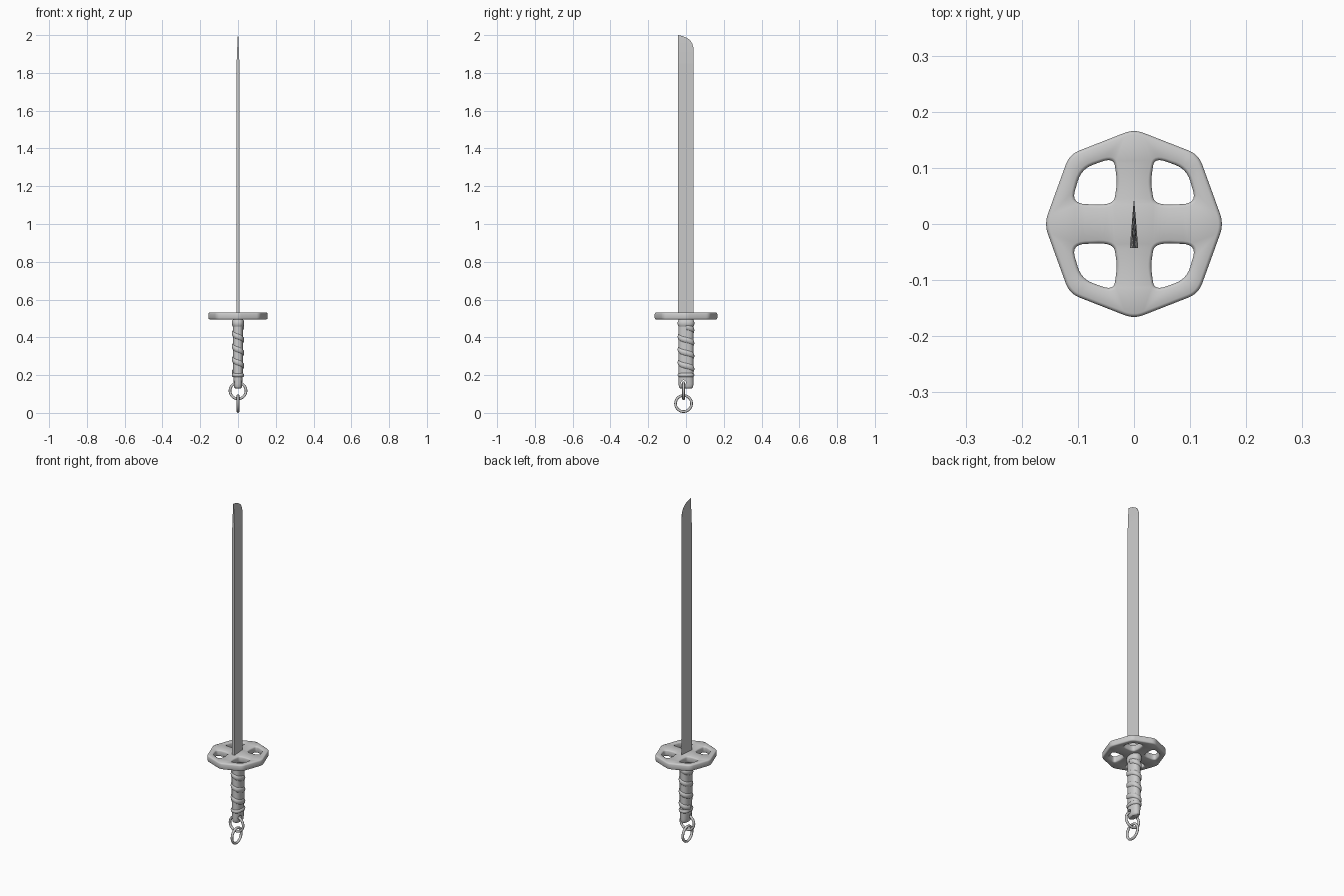
import bpy, bmesh
from math import sin, cos, pi, copysign
from mathutils import Vector

if "Cube" in bpy.data.objects:
    bpy.data.objects.remove(bpy.data.objects["Cube"])


def finish(bm, name, smooth=True, angle=0.6):
    bmesh.ops.recalc_face_normals(bm, faces=bm.faces)
    me = bpy.data.meshes.new(name)
    bm.to_mesh(me)
    bm.free()
    ob = bpy.data.objects.new(name, me)
    bpy.context.collection.objects.link(ob)
    bpy.ops.object.select_all(action='DESELECT')
    ob.select_set(True)
    bpy.context.view_layer.objects.active = ob
    if smooth:
        bpy.ops.object.shade_smooth_by_angle(angle=angle)
    return ob


def loft(bm, rings, caps=True, closed=False):
    """Skin a list of closed point rings; returns the vertex rings."""
    vs = [[bm.verts.new(p) for p in r] for r in rings]
    n = len(vs[0])
    pairs = list(zip(vs, vs[1:])) + ([(vs[-1], vs[0])] if closed else [])
    for a, b in pairs:
        for i in range(n):
            j = (i + 1) % n
            bm.faces.new((a[i], a[j], b[j], b[i]))
    if caps and not closed:
        bm.faces.new(vs[0])
        bm.faces.new(vs[-1])
    return vs


def rounded(pts, cut, steps=6):
    """Round polygon corners with short quadratic curves."""
    out = []
    for i, p in enumerate(pts):
        p, a, b = Vector(p), Vector(pts[i - 1]), Vector(pts[(i + 1) % len(pts)])
        s, e = p.lerp(a, cut), p.lerp(b, cut)
        for k in range(steps + 1):
            t = k / steps
            out.append(s.lerp(p, t).lerp(p.lerp(e, t), t))
    return out


# Blade: wedge section, thick spine at -y, curved tip
bm = bmesh.new()
rows = [(0.51, .041, .0075), (1.85, .041, .0075), (1.91, .041, .005), (1.935, .039, .004),
        (1.955, .033, .0033), (1.97, .024, .0026), (1.983, .009, .002),
        (1.993, -.013, .0013), (2.0, -.04, .0006)]
loft(bm, [[(-h, -.043, z), (h, -.043, z), (.0006, y, z), (-.0006, y, z)] for z, y, h in rows])
finish(bm, "blade", smooth=False)

# Guard: rounded octagon plate with four windows and softened rims
bm = bmesh.new()
octagon = rounded([(.160, 0), (.115, .124), (0, .169), (-.115, .124),
                   (-.160, 0), (-.115, -.124), (0, -.169), (.115, -.124)], .15)
window = rounded([(.036, .034), (.112, .036), (.094, .098), (.036, .119), (.030, .075)], .36)
loops = [(octagon, -1)]
for sx in (1, -1):
    for sy in (1, -1):
        loops.append(([Vector((p.x * sx, p.y * sy)) for p in window], 1))
rim = [(.006, .495), (.002, .497), (0, .502), (0, .524), (.002, .529), (.006, .531)]
lids = ([], [])
for pts, sign in loops:
    c = sum(pts, Vector((0, 0))) / len(pts)
    rings = []
    for inset, z in rim:
        rings.append([(*(p + (p - c).normalized() * inset * sign), z) for p in pts])
    vs = loft(bm, rings, caps=False)
    for lid, ring in zip(lids, (vs[0], vs[-1])):
        lid += [bm.edges.get((ring[i - 1], ring[i])) for i in range(len(ring))]
for lid in lids:
    bmesh.ops.triangle_fill(bm, edges=lid, use_beauty=True)
finish(bm, "guard", angle=.8)


def oval(a, rx, ry):
    """Point on a slightly squared oval."""
    f = lambda v: copysign(abs(v) ** .85, v)
    return rx * f(cos(a)), ry * f(sin(a))


# Grip core
bm = bmesh.new()
core = [(.130, .015, .030), (.133, .019, .035), (.14, .022, .038), (.155, .023, .039),
        (.19, .025, .039), (.25, .027, .039), (.50, .027, .039)]
loft(bm, [[(*oval(2 * pi * i / 40, rx, ry), z) for i in range(40)] for z, rx, ry in core])
grip = finish(bm, "grip")

# Hole through the end of the grip for the ring
bpy.ops.mesh.primitive_cylinder_add(vertices=24, radius=.013, depth=.2,
                                    location=(0, -.013, .160), rotation=(0, pi / 2, 0))
cutter = bpy.context.object
cutter.name = "hole_cutter"
cutter.hide_render = True
mod = grip.modifiers.new("hole", 'BOOLEAN')
mod.operation, mod.object, mod.solver = 'DIFFERENCE', cutter, 'EXACT'
bpy.context.view_layer.objects.active = grip
bpy.ops.object.modifier_apply(modifier="hole")
bpy.data.objects.remove(cutter)


# Grip wrapping: rounded strip swept around the oval
def wrap(name, z0, z1, turns, half, closed=False):
    bm = bmesh.new()
    n = int(48 * turns)
    rings = []
    for i in range(n if closed else n + 1):
        a, z = 2 * pi * turns * i / n, z0 + (z1 - z0) * i / n
        ring = []
        for k in range(8):
            t = 2 * pi * k / 8
            r = .0065 * cos(t)
            ring.append((*oval(a, .026 + r, .038 + r), z + half * sin(t)))
        rings.append(ring)
    loft(bm, rings, closed=closed)
    finish(bm, name, angle=1.0)


wrap("wrap_spiral", .455, .215, 3.5, .015)
wrap("wrap_top", .475, .475, 1, .019, closed=True)
wrap("wrap_bottom", .200, .200, 1, .010, closed=True)

# Two linked rings: the upper through the grip, the lower hanging
for name, z, rot in (("upper_ring", .117, (pi / 2, 0, 0)), ("lower_ring", .0495, (0, pi / 2, 0))):
    bpy.ops.mesh.primitive_torus_add(major_segments=40, minor_segments=12, major_radius=.0425,
                                     minor_radius=.007, location=(0, -.013, z), rotation=rot)
    bpy.context.object.name = name
    bpy.ops.object.shade_smooth()
